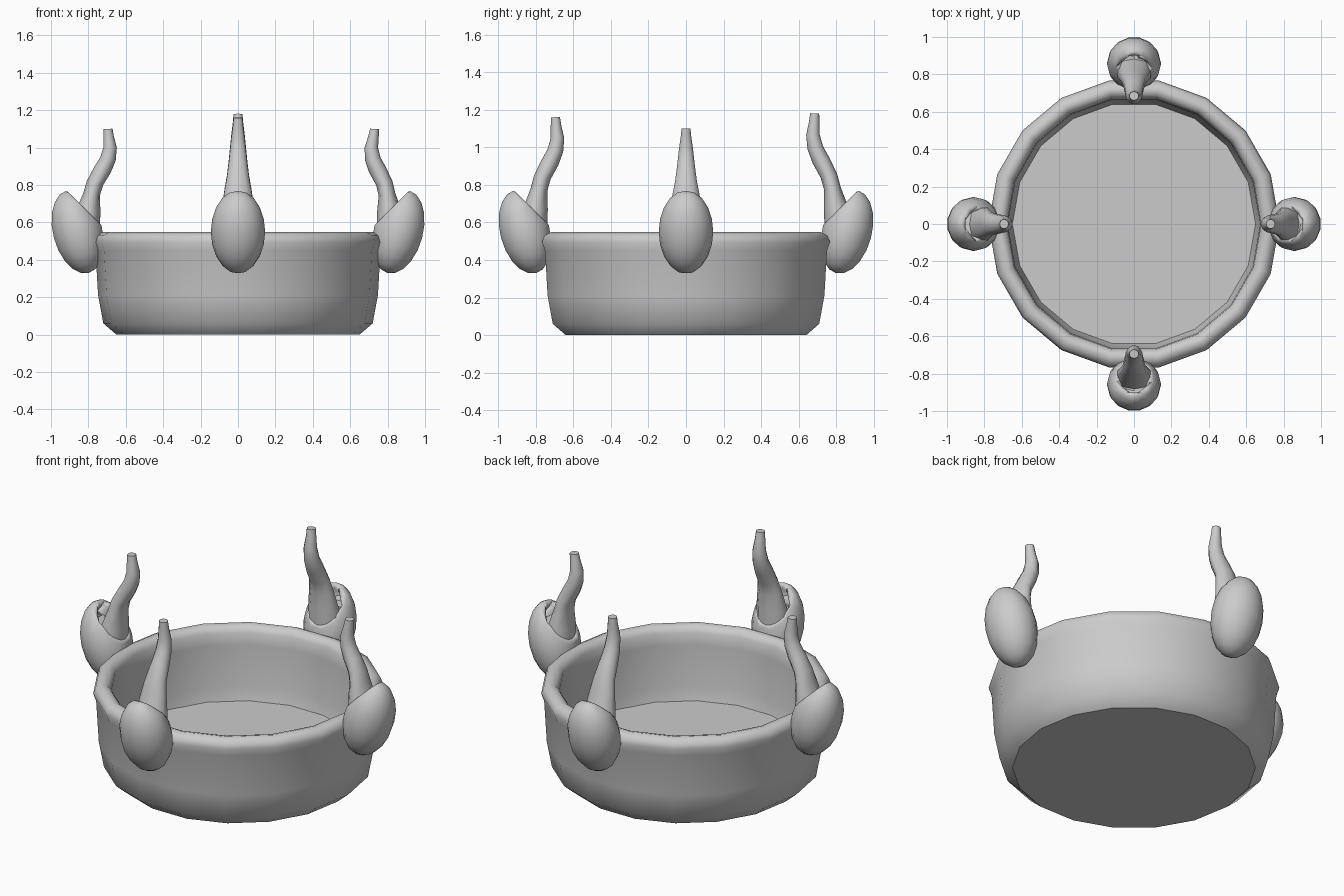
import bpy, bmesh, math
from mathutils import Matrix, Vector

if "Cube" in bpy.data.objects:
    bpy.data.objects.remove(bpy.data.objects["Cube"], do_unlink=True)

mat = bpy.data.materials.new("stone_grey")
mat.use_nodes = True
GREY = (0.6, 0.6, 0.6, 1)
mat.diffuse_color = GREY
mat.node_tree.nodes["Principled BSDF"].inputs["Base Color"].default_value = GREY


def finish(bm, name, flat=()):
    """Turn a bmesh into a smooth object, keeping the listed faces flat."""
    bmesh.ops.recalc_face_normals(bm, faces=bm.faces)
    for f in bm.faces:
        f.smooth = f not in flat
    mesh = bpy.data.meshes.new(name)
    bm.to_mesh(mesh)
    bm.free()
    mesh.materials.append(mat)
    obj = bpy.data.objects.new(name, mesh)
    bpy.context.collection.objects.link(obj)
    return obj


def loft(bm, rings):
    """Skin a list of vertex rings and cap both ends."""
    n = len(rings[0])
    for a, b in zip(rings, rings[1:]):
        for i in range(n):
            j = (i + 1) % n
            bm.faces.new((a[i], a[j], b[j], b[i]))
    return [bm.faces.new(rings[0]), bm.faces.new(rings[-1])]


# Bowl: outer wall, rounded rim, inner wall and floor in one profile
PROFILE = [(.65, 0), (.72, .06), (.748, .21), (.762, .45), (.778, .495),
           (.765, .53), (.73, .548), (.70, .54), (.68, .51), (.675, .44),
           (.67, .2), (.65, .12)]
SIDES = 18
bm = bmesh.new()
rings = []
for r, z in PROFILE:
    angles = [math.tau * i / SIDES for i in range(SIDES)]
    rings.append([bm.verts.new((r * math.cos(a), r * math.sin(a), z)) for a in angles])
caps = loft(bm, rings)
finish(bm, "bowl", caps)


def make_cup(name, turn):
    """Tilted egg, sliced on its inner upper side and hollowed."""
    bm = bmesh.new()
    bmesh.ops.create_uvsphere(bm, u_segments=14, v_segments=10, radius=1)
    place = (Matrix.Translation((.857, 0, .55)) @ Matrix.Rotation(math.radians(15), 4, 'Y')
             @ Matrix.Diagonal((.135, .145, .228, 1)))
    bm.transform(place)
    normal = Vector((-1, 0, 1)).normalized()
    bmesh.ops.bisect_plane(bm, geom=bm.verts[:] + bm.edges[:] + bm.faces[:],
                           plane_co=(.81, 0, .655), plane_no=normal, clear_outer=True)
    bmesh.ops.holes_fill(bm, edges=[e for e in bm.edges if e.is_boundary], sides=0)
    bm.normal_update()
    cap = max(bm.faces, key=lambda f: len(f.verts))
    # Rounded lip, then the hollow
    for thickness, depth in ((.012, .008), (.022, -.012), (.012, -.06)):
        bmesh.ops.inset_region(bm, faces=[cap], thickness=thickness, depth=depth)
    bm.transform(turn)
    finish(bm, name)


# Horn centreline: distance out, height, radial and sideways radius
HORN = [(.83, .53, .09, .105), (.80, .66, .065, .09), (.783, .75, .045, .075),
        (.765, .81, .045, .062), (.725, .88, .047, .052), (.695, .94, .042, .045),
        (.684, 1.0, .036, .038), (.692, 1.06, .028, .029), (.695, 1.10, .024, .025)]


def make_horn(name, turn, top, shift):
    """Tapered S-shaped spike, stretched to the given top height."""
    bm = bmesh.new()
    base, tip = HORN[0][1], HORN[-1][1]
    rings = []
    for k, (x, z, rx, ry) in enumerate(HORN):
        t = (z - base) / (tip - base)
        before, after = HORN[max(k - 1, 0)], HORN[min(k + 1, len(HORN) - 1)]
        lean = math.atan2(after[0] - before[0], after[1] - before[1]) * .6
        ring = []
        for i in range(10):
            a = math.tau * i / 10
            dx = rx * math.cos(a)
            ring.append(bm.verts.new((x + shift * t + dx * math.cos(lean), ry * math.sin(a),
                                      base + t * (top - base) - dx * math.sin(lean))))
        rings.append(ring)
    caps = loft(bm, rings)
    bm.transform(turn)
    finish(bm, name, caps)


# Four horned cups around the rim
for side, angle, top, shift in (("left", 0, 1.10, .035), ("back", 90, 1.18, -.01),
                                ("right", 180, 1.10, 0), ("front", 270, 1.16, 0)):
    turn = Matrix.Rotation(math.radians(angle), 4, 'Z')
    make_cup(side + "_cup", turn)
    make_horn(side + "_horn", turn, top, shift)
